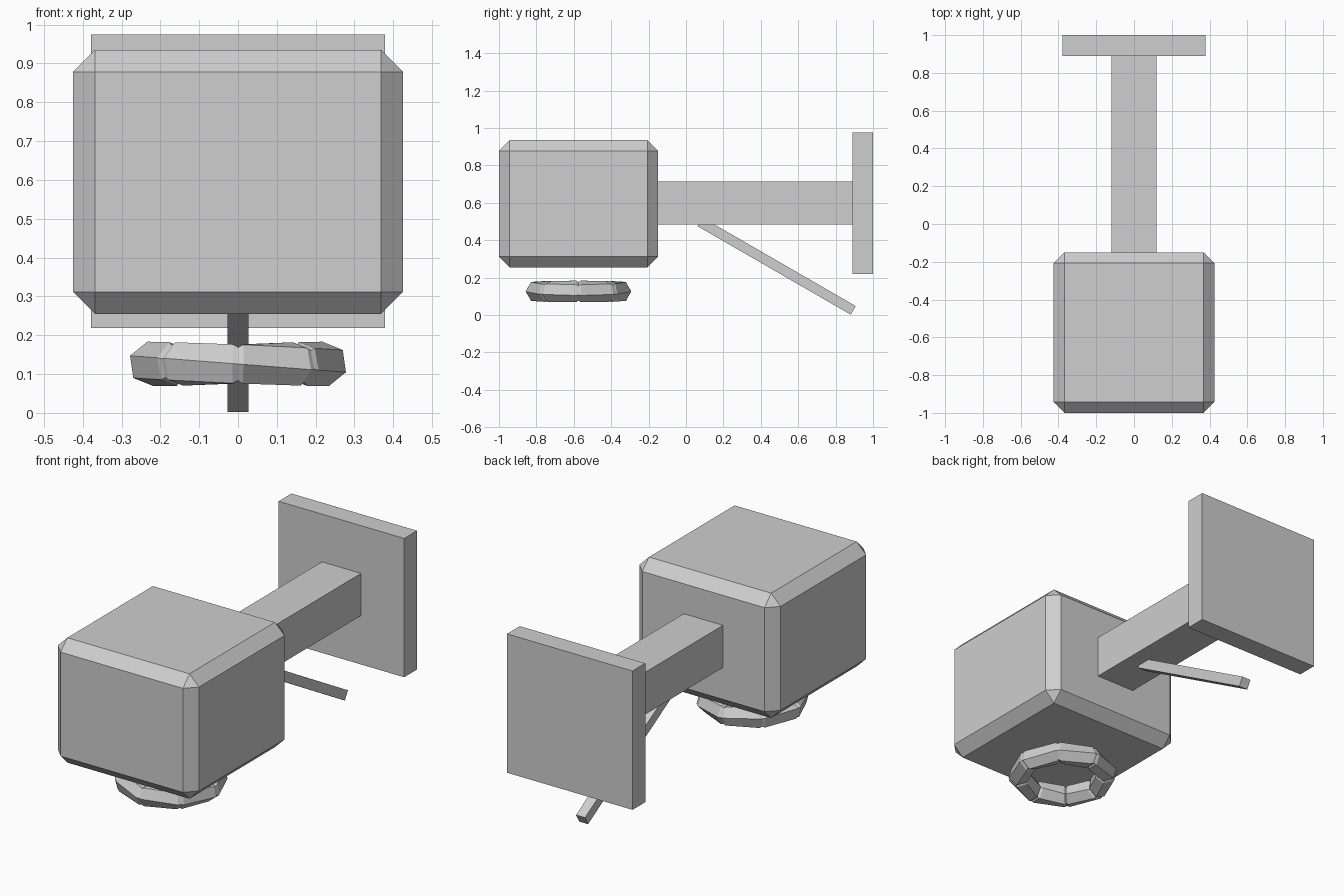
import bpy, bmesh
from math import sin, cos, pi, radians
from mathutils import Vector

cube = bpy.data.objects.get("Cube")
if cube:
    bpy.data.objects.remove(cube, do_unlink=True)

grey = bpy.data.materials.new("plain_grey")
grey.use_nodes = True
grey.diffuse_color = (0.62, 0.62, 0.62, 1)
grey.node_tree.nodes["Principled BSDF"].inputs["Base Color"].default_value = (0.62, 0.62, 0.62, 1)


def add_object(name, bm):
    bmesh.ops.recalc_face_normals(bm, faces=bm.faces)
    mesh = bpy.data.meshes.new(name)
    bm.to_mesh(mesh)
    bm.free()
    mesh.materials.append(grey)
    obj = bpy.data.objects.new(name, mesh)
    bpy.context.collection.objects.link(obj)
    return obj


def box(name, center, size, chamfer=0):
    bm = bmesh.new()
    bmesh.ops.create_cube(bm, size=1)
    bmesh.ops.scale(bm, vec=size, verts=bm.verts)
    if chamfer:
        bmesh.ops.bevel(bm, geom=bm.edges[:], offset=chamfer, segments=1,
                        affect='EDGES', profile=0.5)
    obj = add_object(name, bm)
    obj.location = center
    return obj


# Chamfered head, horizontal arm and wall plate
box("head", (0, -0.575, 0.595), (0.85, 0.85, 0.68), 0.057)
box("arm", (0, 0.36, 0.6), (0.236, 1.06, 0.23))
box("wall_plate", (0, 0.945, 0.597), (0.756, 0.11, 0.756))

# Slanted square rod that starts inside the arm
rod = box("slanted_rod", (0, 0.485, 0.261), (0.054, 0.945, 0.053))
rod.rotation_euler.x = radians(-30)

# Ring of eight hexagonal links with pinched joints
LINKS, SIDES, RING_R, TUBE_R = 8, 6, 0.23, 0.058
RING_CENTER = Vector((0, -0.575, 0.126))


def ring_corner(i, side, scale):
    """Corner of the hexagonal section at link joint i, mitred to the octagon."""
    angle = 2 * pi * i / LINKS - pi / 2
    roll = radians(-22) * cos(angle)
    a = 2 * pi * side / SIDES + roll
    r = RING_R + TUBE_R * scale * cos(a)
    return RING_CENTER + Vector((r * cos(angle), r * sin(angle), TUBE_R * scale * sin(a)))


bm = bmesh.new()
loops = []
for i in range(LINKS):
    joint = [ring_corner(i, s, 0.85) for s in range(SIDES)]
    start = [ring_corner(i, s, 1) for s in range(SIDES)]
    end = [ring_corner(i + 1, s, 1) for s in range(SIDES)]
    near = [p.lerp(q, 0.07) for p, q in zip(start, end)]
    far = [p.lerp(q, 0.93) for p, q in zip(start, end)]
    for ring in (joint, near, far):
        loops.append([bm.verts.new(p) for p in ring])
for k, loop in enumerate(loops):
    after = loops[(k + 1) % len(loops)]
    for s in range(SIDES):
        t = (s + 1) % SIDES
        bm.faces.new((loop[s], loop[t], after[t], after[s]))
add_object("link_ring", bm)
